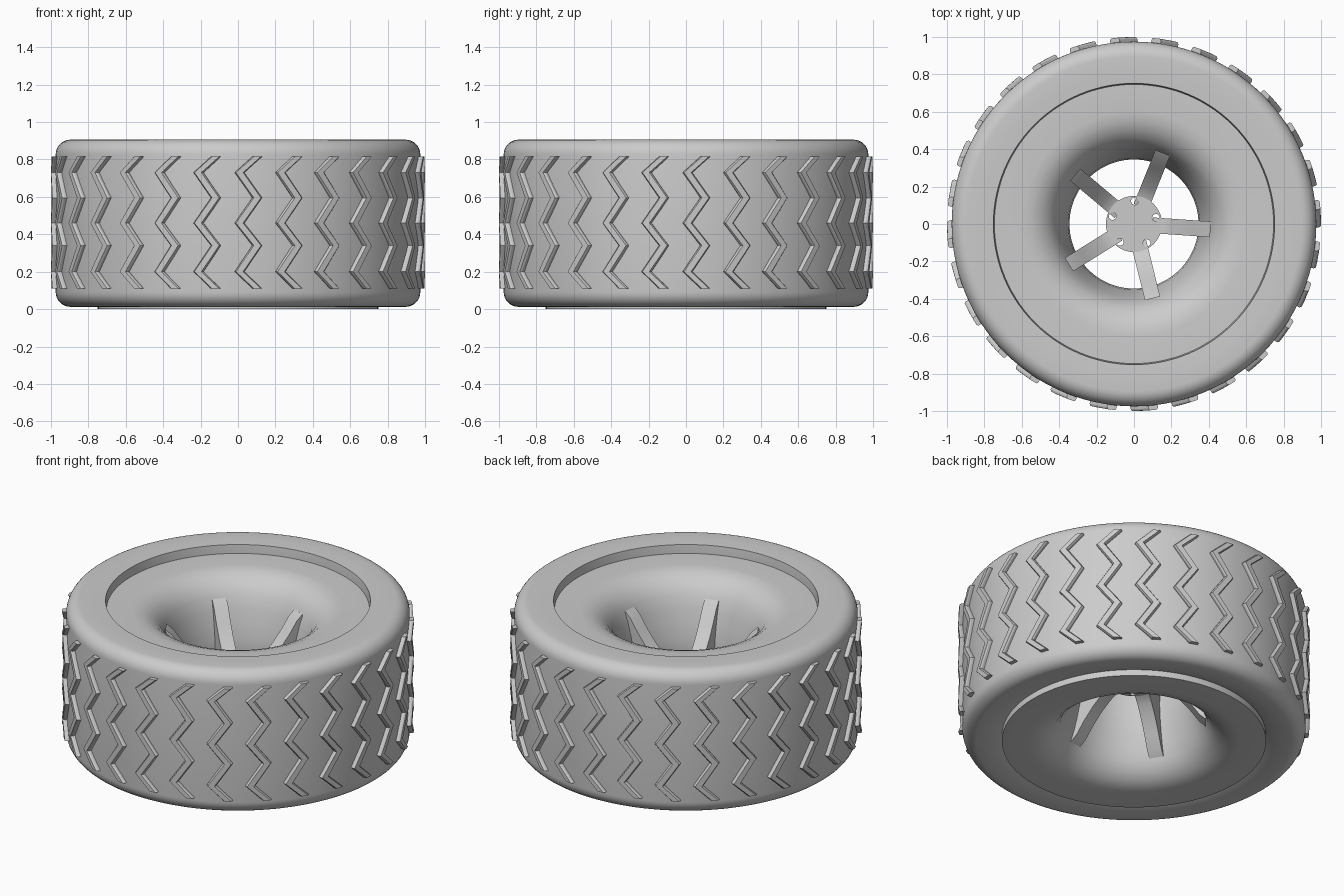
import bpy, bmesh
from math import sin, cos, pi, radians

old = bpy.data.objects.get("Cube")
if old:
    bpy.data.objects.remove(old, do_unlink=True)

grey = bpy.data.materials.new("plain_grey")
grey.use_nodes = True
grey.diffuse_color = (0.6, 0.6, 0.6, 1)
grey.node_tree.nodes["Principled BSDF"].inputs["Base Color"].default_value = (0.6, 0.6, 0.6, 1)

MID = 0.425  # height of the wheel's middle plane


def finish(name, bm, smooth=True):
    bmesh.ops.recalc_face_normals(bm, faces=bm.faces)
    mesh = bpy.data.meshes.new(name)
    bm.to_mesh(mesh)
    bm.free()
    mesh.materials.append(grey)
    obj = bpy.data.objects.new(name, mesh)
    bpy.context.collection.objects.link(obj)
    bpy.ops.object.select_all(action='DESELECT')
    obj.select_set(True)
    bpy.context.view_layer.objects.active = obj
    if smooth:
        bpy.ops.object.shade_smooth_by_angle(angle=radians(30))
    return obj


def lathe(name, profile, steps=112):
    """Spin a closed (radius, height) profile round the z axis."""
    bm = bmesh.new()
    rings = []
    for i in range(steps):
        a = 2 * pi * i / steps
        rings.append([bm.verts.new((r * cos(a), r * sin(a), z)) for r, z in profile])
    n = len(profile)
    for i in range(steps):
        p, q = rings[i], rings[(i + 1) % steps]
        for j in range(n):
            k = (j + 1) % n
            bm.faces.new((p[j], q[j], q[k], p[k]))
    return finish(name, bm)


def arc(cr, cz, rad, start, end, count=8):
    angles = [radians(start + (end - start) * i / count) for i in range(count + 1)]
    return [(cr + rad * cos(a), cz + rad * sin(a)) for a in angles]


# Tyre: rounded shoulders, side faces dipping slightly towards the rim
tyre = [(0.745, 0.04), (0.755, 0.035), (0.82, 0.018)]
tyre += arc(0.895, 0.092, 0.08, -90, 0)
tyre += arc(0.895, 0.826, 0.08, 0, 90)
tyre += [(0.82, 0.906), (0.752, 0.903), (0.745, 0.84)]
lathe("tyre", tyre)

# Rim: thick disc with an hourglass opening
flare = [(0.60, 0.425), (0.55, 0.42), (0.50, 0.40), (0.455, 0.365), (0.42, 0.315),
         (0.392, 0.24), (0.37, 0.16), (0.352, 0.08)]
rim = [(0.75, MID + 0.425)]
rim += [(r, MID + h) for r, h in flare]
rim += [(0.345, MID)]
rim += [(r, MID - h) for r, h in reversed(flare)]
rim += [(0.75, MID - 0.425)]
lathe("rim", rim)

# Spokes: five upright fins that flare towards the rim
upper = [(0.10, 0.03), (0.15, 0.04), (0.20, 0.075), (0.26, 0.13), (0.32, 0.20),
         (0.37, 0.27), (0.41, 0.305)]
fin = [(r, MID + h) for r, h in upper] + [(r, MID - h) for r, h in reversed(upper)]
for s in range(5):
    a = radians(-4 + 72 * s)
    bm = bmesh.new()
    sides = []
    for w in (-0.042, 0.042):
        sides.append([bm.verts.new((r * cos(a) - w * sin(a), r * sin(a) + w * cos(a), z))
                      for r, z in fin])
    n = len(fin)
    m = len(upper)
    for side in sides:
        for j in range(m - 1):
            bm.faces.new((side[j], side[j + 1], side[n - 2 - j], side[n - 1 - j]))
    for j in range(n):
        k = (j + 1) % n
        bm.faces.new((sides[0][j], sides[0][k], sides[1][k], sides[1][j]))
    finish("spoke_%d" % (s + 1), bm)


# Hub plate with five bolt holes
def cylinder(name, radius, depth, x, y, steps):
    bm = bmesh.new()
    bmesh.ops.create_cone(bm, cap_ends=True, segments=steps, radius1=radius,
                          radius2=radius, depth=depth)
    bmesh.ops.translate(bm, verts=bm.verts, vec=(x, y, MID))
    return finish(name, bm, smooth=False)


hub = cylinder("hub_plate", 0.15, 0.084, 0, 0, 48)
for s in range(5):
    a = radians(16 + 72 * s)
    x, y = 0.122 * cos(a), 0.122 * sin(a)
    cutter = cylinder("bolt_hole_cutter", 0.02, 0.5, x, y, 16)
    cutter.hide_render = True
    bpy.context.view_layer.objects.active = hub
    cut = hub.modifiers.new("bolt_hole", 'BOOLEAN')
    cut.operation = 'DIFFERENCE'
    cut.solver = 'EXACT'
    cut.object = cutter
    bpy.ops.object.modifier_apply(modifier=cut.name)
    bpy.data.objects.remove(cutter, do_unlink=True)
bpy.ops.object.select_all(action='DESELECT')
hub.select_set(True)
bpy.ops.object.shade_smooth_by_angle(angle=radians(30))

# Treads: zigzag bars repeated round the tyre
heights = [0.815, 0.73, 0.595, 0.46, 0.34, 0.20, 0.11]
COUNT = 28
bm = bmesh.new()
for t in range(COUNT):
    centre = -pi / 2 + 2 * pi * (t + 0.25) / COUNT
    sections = []
    for i, z in enumerate(heights):
        a = centre + (0.048 if i % 2 == 0 else -0.048)
        corners = [(0.955, -0.026), (0.99, -0.026), (1.0, -0.019),
                   (1.0, 0.019), (0.99, 0.026), (0.955, 0.026)]
        sections.append([bm.verts.new((r * cos(a + d), r * sin(a + d), z))
                         for r, d in corners])
    for p, q in zip(sections, sections[1:]):
        for j in range(len(p)):
            k = (j + 1) % len(p)
            bm.faces.new((p[j], p[k], q[k], q[j]))
    bm.faces.new(sections[0])
    bm.faces.new(sections[-1])
finish("tread_bars", bm, smooth=False)
